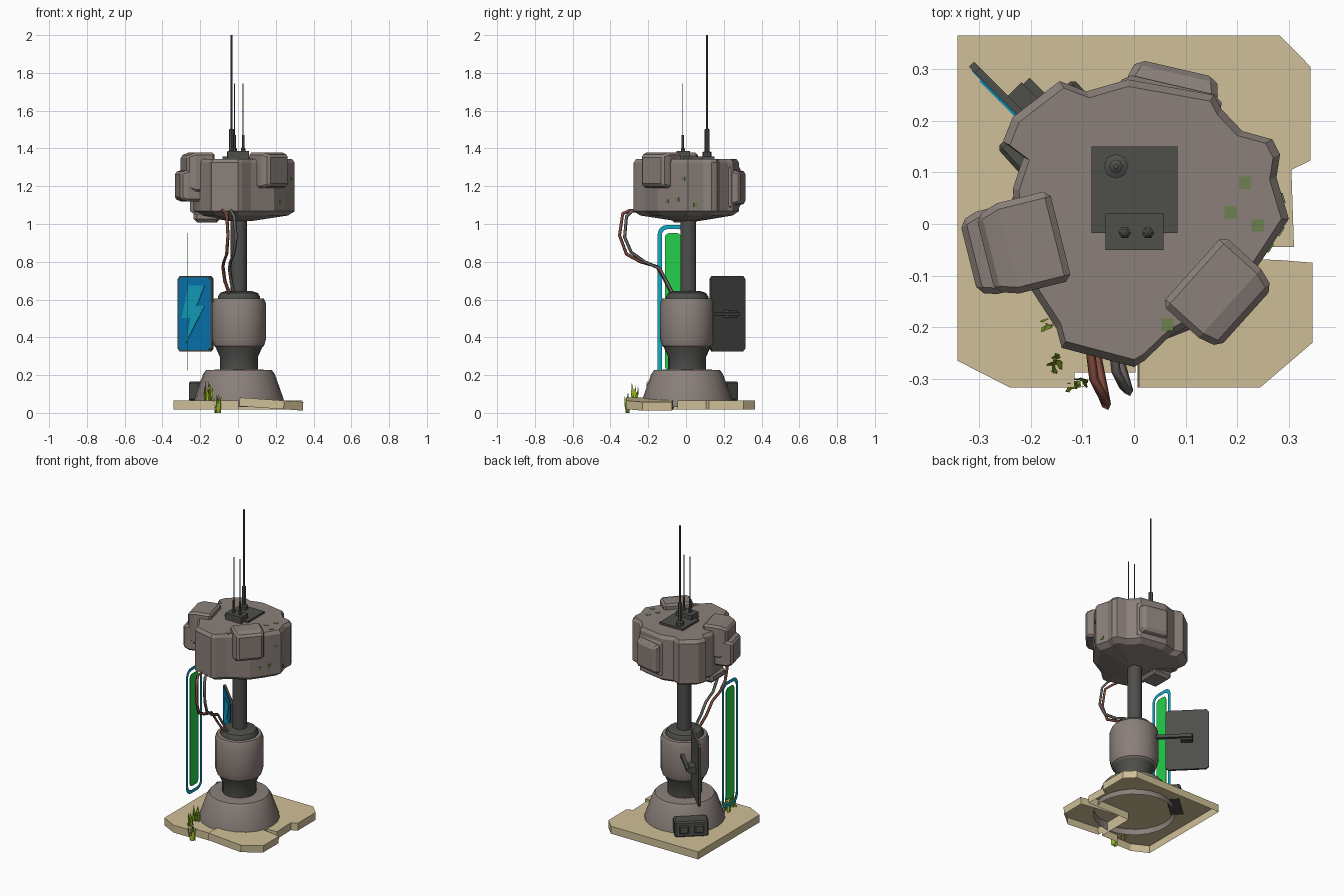
import bpy, bmesh, math, random
from mathutils import Matrix, Vector

if "Cube" in bpy.data.objects:
    bpy.data.objects.remove(bpy.data.objects["Cube"])

random.seed(4)


def material(name, rgb):
    m = bpy.data.materials.new(name)
    lin = [c / 12.92 if c <= 0.04045 else ((c + 0.055) / 1.055) ** 2.4 for c in (v / 255 for v in rgb)]
    m.diffuse_color = (*lin, 1)
    m.use_nodes = True
    m.node_tree.nodes["Principled BSDF"].inputs["Base Color"].default_value = m.diffuse_color
    return m


STONE = material("weathered grey", (139, 128, 122))
DARK = material("dark metal", (78, 79, 75))
SAND = material("sand slab", (208, 192, 152))
BLUE = material("sign blue", (8, 122, 186))
CYAN = material("sign cyan", (20, 168, 198))
GREEN = material("glowing green", (36, 208, 76))
RUST = material("rust cable", (128, 76, 62))
CABLE = material("grey cable", (104, 98, 97))
GRASS = material("grass", (152, 184, 40))
MOSS = material("moss", (108, 128, 78))


def finish(name, bm, mat, matrix=None, smooth=False, bevel=0):
    bmesh.ops.recalc_face_normals(bm, faces=bm.faces[:])
    if matrix:
        bm.transform(matrix)
    me = bpy.data.meshes.new(name)
    bm.to_mesh(me)
    bm.free()
    ob = bpy.data.objects.new(name, me)
    bpy.context.collection.objects.link(ob)
    me.materials.append(mat)
    if bevel:
        b = ob.modifiers.new("bevel", "BEVEL")
        b.width, b.segments, b.limit_method = bevel, 1, "ANGLE"
    if smooth:
        bpy.ops.object.select_all(action="DESELECT")
        ob.select_set(True)
        bpy.context.view_layer.objects.active = ob
        bpy.ops.object.shade_smooth_by_angle(angle=math.radians(32))
    return ob


def prism(name, pts, layers, mat, matrix=None, centre=(0, 0), bottom=True, top=True, **kw):
    """Stack scaled copies of an outline; layers are (height, scale)."""
    bm = bmesh.new()
    c = Vector(centre)
    rings = [[bm.verts.new((*(c + (Vector(p) - c) * s), h)) for p in pts] for h, s in layers]
    n = len(pts)
    for a, b in zip(rings, rings[1:]):
        for i in range(n):
            bm.faces.new((a[i], a[(i + 1) % n], b[(i + 1) % n], b[i]))
    if bottom:
        bm.faces.new(rings[0][::-1])
    if top:
        bm.faces.new(rings[-1])
    return finish(name, bm, mat, matrix, **kw)


def lathe(name, profile, mat, at=(0, 0), n=20, bottom=True):
    circle = [(math.cos(math.tau * i / n), math.sin(math.tau * i / n)) for i in range(n)]
    return prism(name, circle, [(z, r) for r, z in profile], mat,
                 Matrix.Translation((*at, 0)), bottom=bottom, smooth=True)


def box(name, lo, hi, mat, matrix=None, bevel=0):
    pts = [(lo[0], lo[1]), (hi[0], lo[1]), (hi[0], hi[1]), (lo[0], hi[1])]
    return prism(name, pts, [(lo[2], 1), (hi[2], 1)], mat, matrix, bevel=bevel)


def frame(origin, u, v, n):
    m = Matrix((u, v, n)).transposed().to_4x4()
    m.translation = origin
    return m


def pod(name, at, angle, depth, width, z0, z1, taper):
    """Armour block on the head: outline in the tangent plane, tapering outwards."""
    a = math.radians(angle)
    out = Vector((math.cos(a), math.sin(a), 0))
    m = frame(Vector((*at, (z0 + z1) / 2)), Vector((-out.y, out.x, 0)), Vector((0, 0, 1)), out)
    w, h = width / 2, (z1 - z0) / 2
    prism(name, [(-w, -h), (w, -h), (w, h), (-w, h)],
          [(-depth / 2, 1), (depth * 0.2, 1), (depth / 2, taper)], STONE, m, bevel=0.012)


def rounded(y0, y1, z0, z1, r, n=4):
    pts = []
    for k, (cy, cz) in enumerate([(y1 - r, z1 - r), (y0 + r, z1 - r), (y0 + r, z0 + r), (y1 - r, z0 + r)]):
        for i in range(n + 1):
            a = math.pi / 2 * (k + i / n)
            pts.append((cy + r * math.cos(a), cz + r * math.sin(a)))
    return pts


# Broken paving slab, open underneath, with a tilted corner tile
slab = [(-0.342, 0.365), (-0.342, -0.265), (-0.24, -0.317), (-0.115, -0.317), (-0.115, -0.288),
        (0.003, -0.288), (0.003, -0.045), (0.31, -0.045), (0.305, 0.105), (0.342, 0.123),
        (0.342, 0.305), (0.283, 0.365)]
prism("paving_slab", slab, [(0.018, 1), (0.066, 1)], SAND, bottom=False)
tile = [(0.005, -0.317), (0.24, -0.317), (0.342, -0.23), (0.342, -0.075), (0.28, -0.07), (0.005, -0.06)]
tilt = Matrix.Translation((0, 0, 0.014)) @ Matrix.Rotation(math.radians(4), 4, "Y")
prism("tilted_tile", tile, [(0.022, 1), (0.068, 1)], SAND, tilt, bottom=False)

# Pedestal, neck, drum and column
C = (0.005, 0.006)
lathe("base_cone", [(0.24, 0.03), (0.236, 0.075), (0.19, 0.205), (0.175, 0.226), (0.1, 0.23)], STONE, C, 24, False)
lathe("lower_neck", [(0.1, 0.225), (0.1, 0.295), (0.13, 0.362), (0.12, 0.375)], DARK, C)
lathe("drum", [(0.12, 0.345), (0.133, 0.355), (0.143, 0.39), (0.143, 0.58), (0.132, 0.605), (0.1, 0.608)], STONE, C)
lathe("drum_cap", [(0.112, 0.6), (0.112, 0.615), (0.1, 0.635), (0.07, 0.645)], DARK, C)
lathe("column", [(0.043, 0.64), (0.043, 1.05)], DARK, (0.004, 0.012), 14)

# Socket box on the base cone
sock = Matrix.Translation((-0.165, 0.185, 0.115)) @ Matrix.Rotation(math.radians(42), 4, "Z")
box("socket_box", (-0.1, -0.05, -0.05), (0.1, 0.04, 0.05), DARK, sock, 0.008)
for x in (-0.045, 0.045):
    box("socket_port", (x - 0.028, 0.035, -0.026), (x + 0.028, 0.047, 0.026), DARK, sock, 0.008)

# Head: notched outline with bevelled rims and a shallow conical underside
head = [(0, -0.277), (0.02, -0.265), (0.07, -0.217), (0.19, -0.15), (0.248, -0.07), (0.3, 0.01),
        (0.276, 0.09), (0.283, 0.135), (0.268, 0.164), (0.21, 0.18), (0.17, 0.222), (0.155, 0.25),
        (-0.012, 0.28), (-0.092, 0.257), (-0.144, 0.277), (-0.235, 0.207), (-0.254, 0.16),
        (-0.214, 0.13), (-0.235, 0.068), (-0.22, -0.07), (-0.2, -0.126), (-0.15, -0.203), (-0.14, -0.24)]
prism("head", head, [(1.015, 0.2), (1.045, 0.88), (1.068, 1), (1.325, 1), (1.345, 0.95)], STONE, centre=(0.01, 0.01))
pod("front_right_pod", (0.165, -0.135), -42, 0.14, 0.18, 1.19, 1.378, 0.86)
pod("left_pod", (-0.215, -0.04), 194, 0.15, 0.18, 1.17, 1.378, 0.84)
pod("left_outer_pod", (-0.262, -0.05), 194, 0.12, 0.165, 1.12, 1.285, 0.86)
pod("back_pod", (0.075, 0.265), 77, 0.075, 0.178, 1.1, 1.285, 0.85)
pod("back_pod_rim", (0.07, 0.245), 77, 0.05, 0.2, 1.08, 1.31, 0.94)
box("head_underside_block", (-0.235, -0.08, 1.008), (-0.095, 0.07, 1.07), STONE, bevel=0.018)

# Moss patches on the roof and sides
for x, y in ((0.215, 0.08), (0.187, 0.023), (0.24, -0.003), (0.065, -0.195)):
    box("moss_patch", (x - 0.012, y - 0.012, 1.34), (x + 0.012, y + 0.012, 1.347), MOSS)
for p, q, t, z in ((4, 5, 0.3, 1.13), (4, 5, 0.7, 1.24), (3, 4, 0.6, 1.12), (5, 6, 0.5, 1.1)):
    a, b = Vector((*head[p], 0)), Vector((*head[q], 0))
    u = (b - a).normalized()
    m = frame(a.lerp(b, t) + Vector((0, 0, z)), u, Vector((0, 0, 1)), Vector((u.y, -u.x, 0)))
    box("moss_side_patch", (-0.01, -0.01, -0.002), (0.01, 0.01, 0.003), MOSS, m)

# Roof plate, aerial box and three aerials
box("roof_plate", (-0.082, -0.017, 1.34), (0.084, 0.15, 1.358), DARK)
box("aerial_box", (-0.055, -0.05, 1.34), (0.057, 0.02, 1.387), DARK)
for x in (-0.018, 0.027):
    lathe("short_aerial", [(0.012, 1.38), (0.012, 1.4), (0.007, 1.405), (0.007, 1.47), (0.0028, 1.472),
                           (0.0028, 1.745)], DARK, (x, -0.017), 6)
lathe("tall_aerial", [(0.024, 1.35), (0.024, 1.38), (0.013, 1.385), (0.013, 1.5), (0.005, 1.505), (0.005, 2.0)],
      DARK, (-0.035, 0.112), 8)

# Blue hanging sign with bolt symbol, and its bracket
k = math.sqrt(0.5)
sign = frame(Vector((-0.225, 0.218, 0.525)), Vector((k, -k, 0)), Vector((0, 0, 1)), Vector((-k, -k, 0)))
prism("sign_panel", rounded(-0.128, 0.128, -0.2, 0.2, 0.016, 1), [(-0.008, 1), (0.006, 1)], DARK, sign)
prism("sign_face", rounded(-0.119, 0.119, -0.191, 0.191, 0.014, 1), [(0.004, 1), (0.008, 1)], BLUE, sign)
bolt = [(-0.041, 0.149), (0.079, 0.149), (0.019, 0.042), (0.079, 0.042), (-0.063, -0.155), (-0.026, -0.022),
        (-0.093, -0.022)]
prism("sign_bolt", bolt, [(0.007, 1), (0.011, 1)], CYAN, sign)
box("bracket_foot", (-0.035, -0.02, -0.045), (0.035, 0.02, -0.005), DARK, sign)
box("bracket_arm", (-0.03, -0.01, -0.062), (0.2, 0.01, -0.04), DARK, sign)

# Floating light sign: cyan outline and green core, paper thin
wall = frame(Vector((-0.267, 0, 0)), Vector((0, 1, 0)), Vector((0, 0, 1)), Vector((1, 0, 0)))
bm = bmesh.new()
outer = [bm.verts.new((*p, 0)) for p in rounded(-0.15, 0.015, 0.18, 0.995, 0.05)]
inner = [bm.verts.new((*p, 0)) for p in rounded(-0.128, -0.007, 0.202, 0.973, 0.032)]
for i in range(len(outer)):
    j = (i + 1) % len(outer)
    bm.faces.new((outer[i], outer[j], inner[j], inner[i]))
finish("light_sign_outline", bm, CYAN, wall)
prism("light_sign_core", rounded(-0.112, -0.025, 0.225, 0.952, 0.025), [(-0.001, 1), (0.001, 1)], GREEN, wall)


# Loose cables from head to drum
def cable(name, pts, mat):
    cu = bpy.data.curves.new(name, "CURVE")
    cu.dimensions = "3D"
    cu.bevel_depth, cu.bevel_resolution, cu.use_fill_caps = 0.009, 0, True
    sp = cu.splines.new("POLY")
    sp.points.add(len(pts) - 1)
    for p, c in zip(sp.points, pts):
        p.co = (*c, 1)
    cu.materials.append(mat)
    bpy.context.collection.objects.link(bpy.data.objects.new(name, cu))


cable("rust_cable", [(-0.085, -0.24, 1.07), (-0.078, -0.3, 1.07), (-0.06, -0.335, 1.055), (-0.053, -0.352, 0.94),
                     (-0.06, -0.315, 0.84), (-0.075, -0.24, 0.8), (-0.08, -0.155, 0.775), (-0.07, -0.11, 0.7),
                     (-0.045, -0.075, 0.63)], RUST)
cable("grey_cable", [(-0.04, -0.24, 1.07), (-0.035, -0.285, 1.07), (-0.02, -0.315, 1.04), (-0.01, -0.325, 0.93),
                     (-0.02, -0.29, 0.85), (-0.04, -0.22, 0.8), (-0.045, -0.14, 0.765), (-0.035, -0.1, 0.69),
                     (-0.02, -0.07, 0.63)], CABLE)

# Grass tufts
bm = bmesh.new()
for cx, cy, z, count in ((-0.105, -0.31, 0.0, 12), (-0.16, -0.19, 0.06, 7), (-0.15, -0.27, 0.05, 6)):
    for i in range(count):
        a = random.uniform(0, math.tau)
        x, y = cx + random.uniform(-0.018, 0.018), cy + random.uniform(-0.01, 0.01)
        w = Vector((math.cos(a), math.sin(a), 0)) * 0.009
        lean = Vector((random.uniform(-0.02, 0.02), random.uniform(-0.015, 0.015), 0))
        h = random.uniform(0.07, 0.115)
        root = Vector((x, y, z))
        mid, tip = root + lean * 0.4 + Vector((0, 0, h * 0.5)), root + lean + Vector((0, 0, h))
        v = [bm.verts.new(p) for p in (root - w * 0.6, root + w * 0.6, mid + w, tip, mid - w)]
        bm.faces.new(v)
finish("grass_tufts", bm, GRASS)
